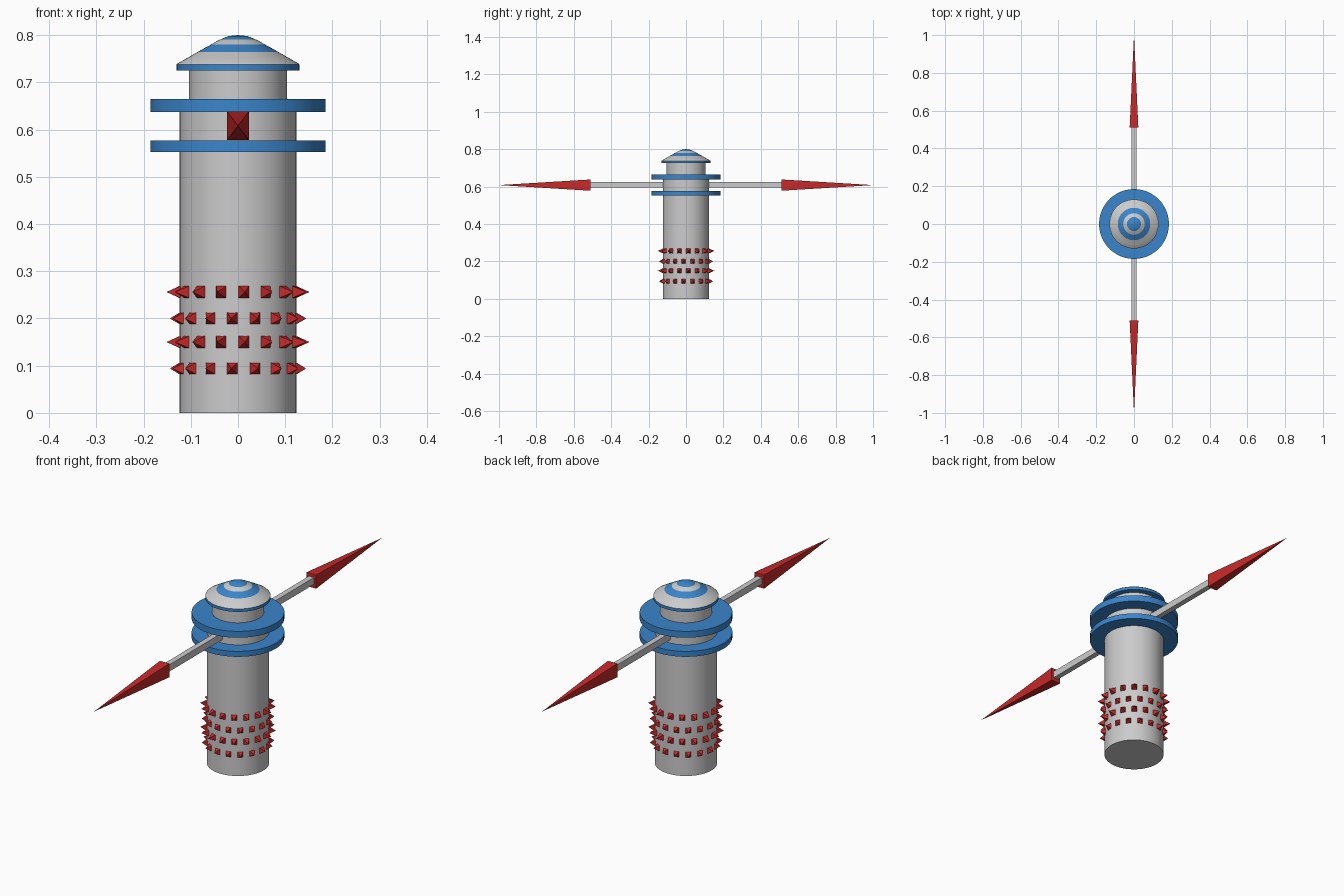
import bpy, bmesh, math
from mathutils import Matrix, Vector

if "Cube" in bpy.data.objects:
    bpy.data.objects.remove(bpy.data.objects["Cube"])

SEG = 48


def material(name, col):
    m = bpy.data.materials.new(name)
    m.diffuse_color = (*col, 1)
    m.use_nodes = True
    m.node_tree.nodes["Principled BSDF"].inputs["Base Color"].default_value = m.diffuse_color
    return m


GREY = material("light grey", (0.60, 0.60, 0.60))
BLUE = material("blue", (0.042, 0.235, 0.60))
RED = material("red", (0.58, 0.022, 0.022))


def finish(name, bm, mats, smooth=False):
    bmesh.ops.recalc_face_normals(bm, faces=bm.faces)
    me = bpy.data.meshes.new(name)
    bm.to_mesh(me)
    bm.free()
    for m in mats:
        me.materials.append(m)
    ob = bpy.data.objects.new(name, me)
    bpy.context.collection.objects.link(ob)
    if smooth:
        bpy.ops.object.select_all(action='DESELECT')
        ob.select_set(True)
        bpy.context.view_layer.objects.active = ob
        bpy.ops.object.shade_smooth_by_angle(angle=math.radians(35))
    return ob


def lathe(name, profile, mats, rule=None):
    """Spin (radius, z) points around the z axis; rule picks a material per face."""
    bm = bmesh.new()
    verts = [bm.verts.new((r, 0, z)) for r, z in profile]
    edges = [bm.edges.new(p) for p in zip(verts, verts[1:])]
    bmesh.ops.spin(bm, geom=verts + edges, cent=(0, 0, 0), axis=(0, 0, 1),
                   angle=math.tau, steps=SEG, use_duplicate=False)
    bmesh.ops.remove_doubles(bm, verts=bm.verts, dist=1e-5)
    if rule:
        for f in bm.faces:
            c = f.calc_center_median()
            f.material_index = rule(math.hypot(c.x, c.y), c.z)
    return finish(name, bm, mats, True)


def drum(name, r, z0, z1, mat):
    return lathe(name, [(0, z0), (r, z0), (r, z1), (0, z1)], [mat])


def add_pyramid(bm, half_w, half_h, base, tip, z, angle):
    """Four-sided spike pointing outwards; angle 0 faces the front (-y)."""
    rot = Matrix.Rotation(angle, 4, 'Z')
    pts = [(-half_w, -base, z - half_h), (half_w, -base, z - half_h),
           (half_w, -base, z + half_h), (-half_w, -base, z + half_h), (0, -tip, z)]
    v = [bm.verts.new(rot @ Vector(p)) for p in pts]
    bm.faces.new(v[:4])
    for i in range(4):
        bm.faces.new((v[i], v[(i + 1) % 4], v[4]))


# Main column, neck and the two collars
drum("column", 0.124, 0, 0.645, GREY)
drum("neck", 0.104, 0.64, 0.73, GREY)
drum("lower_collar", 0.185, 0.553, 0.577, BLUE)
drum("upper_collar", 0.185, 0.637, 0.665, BLUE)


# Striped cap: blue rim, centre and one ring
def cap_stripe(r, z):
    blue = z < 0.7385 or r < 0.037 or 0.057 < r < 0.086
    return 1 if blue else 0


lathe("cap", [(0, 0.725), (0.13, 0.725), (0.13, 0.738), (0.128, 0.740),
              (0.107, 0.752), (0.086, 0.764), (0.072, 0.772), (0.057, 0.780),
              (0.047, 0.786), (0.037, 0.791), (0.020, 0.798), (0, 0.80)],
      [GREY, BLUE], cap_stripe)

# Crossbar along y
bm = bmesh.new()
bmesh.ops.create_cube(bm, size=1, matrix=Matrix.Translation((0, 0, 0.609))
                      @ Matrix.Diagonal((0.024, 1.04, 0.03, 1)))
finish("crossbar", bm, [GREY])

# Long points at both ends of the crossbar
for name, ang in (("front_point", 0), ("back_point", math.pi)):
    bm = bmesh.new()
    add_pyramid(bm, 0.023, 0.03, 0.51, 1.0, 0.608, ang)
    finish(name, bm, [RED])

# Staggered rows of small spikes
for i, z in enumerate((0.256, 0.2, 0.15, 0.094)):
    bm = bmesh.new()
    side = 1 if i % 2 == 0 else -1
    for k in range(16):
        ang = math.radians(side * 5.625 + 22.5 * k)
        add_pyramid(bm, 0.012, 0.0135, 0.121, 0.152 if side > 0 else 0.145, z, ang)
    finish(f"spike_row_{i + 1}", bm, [RED])
